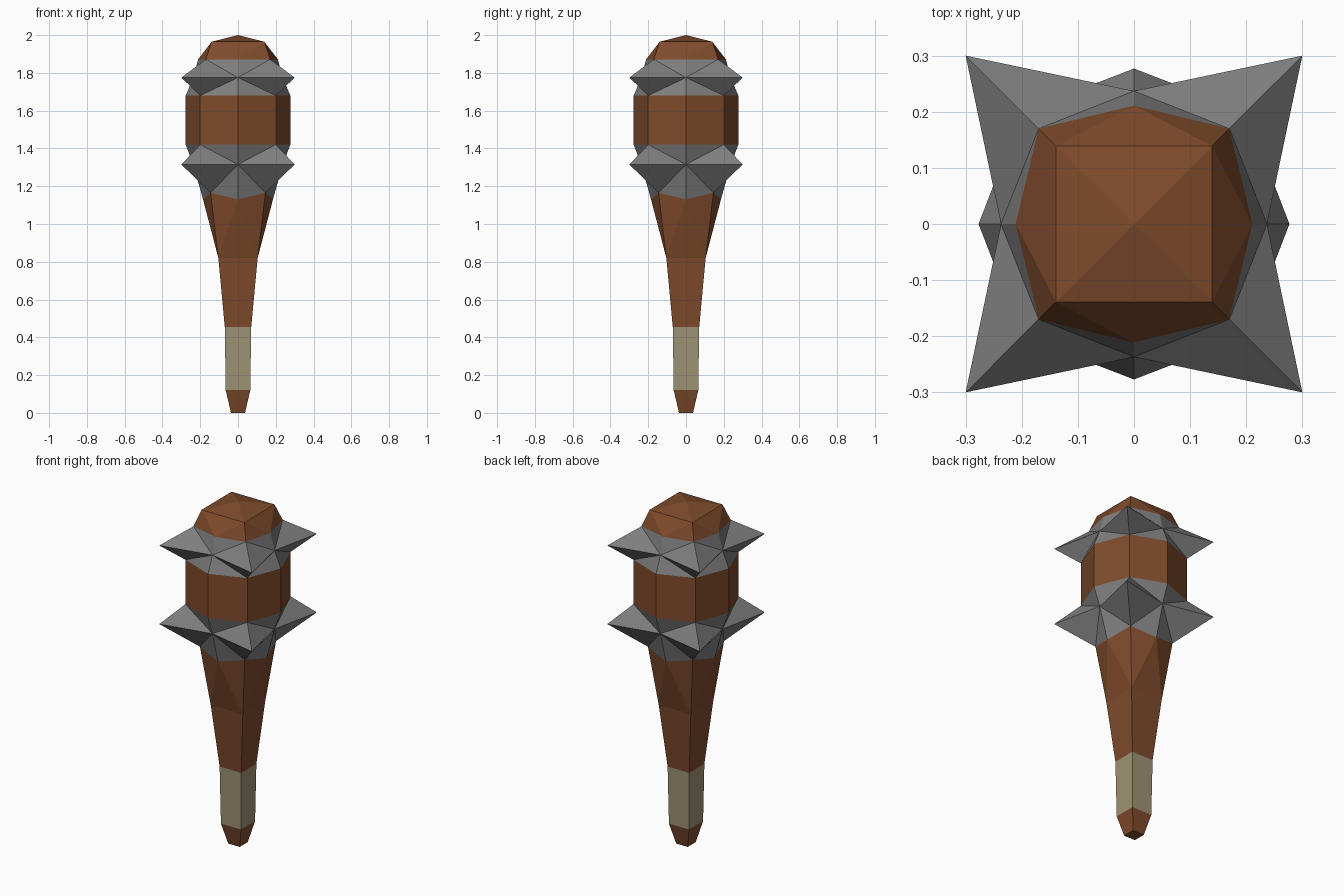
import bpy

if "Cube" in bpy.data.objects:
    bpy.data.objects.remove(bpy.data.objects["Cube"])


def material(name, rgb):
    m = bpy.data.materials.new(name)
    m.diffuse_color = (*rgb, 1)
    m.use_nodes = True
    m.node_tree.nodes["Principled BSDF"].inputs["Base Color"].default_value = m.diffuse_color
    return m


WOOD = material("wood", (0.21, 0.07, 0.025))
WRAP = material("wrap", (0.34, 0.29, 0.17))
IRON = material("iron", (0.21, 0.21, 0.21))
SIGNS = [(1, 1), (-1, 1), (-1, -1), (1, -1)]
AXES = [(0, 1), (-1, 0), (0, -1), (1, 0)]


def square(c, z):
    return [(sx * c, sy * c, z) for sx, sy in SIGNS]


def octagon(c, zc, m, zm):
    # corner points on the diagonals alternate with points on the axes
    pts = []
    for (sx, sy), (ax, ay) in zip(SIGNS, AXES):
        pts += [(sx * c, sy * c, zc), (ax * m, ay * m, zm)]
    return pts


def bridge(lo, hi, a, b, na, nb, split):
    """Faces from ring lo (start index a) up to ring hi (start index b)."""
    faces = []
    for k in range(4):
        if na == nb == 4:
            n = (k + 1) % 4
            faces.append((a + k, a + n, b + n, b + k))
        elif na == nb:
            c, m, n = 2 * k, 2 * k + 1, (2 * k + 2) % 8
            if split is None:
                faces += [(a + c, a + m, b + m, b + c), (a + m, a + n, b + n, b + m)]
            elif split == "hi":   # diagonals start at the upper axis points
                faces += [(a + c, b + m, b + c), (a + c, a + m, b + m),
                          (a + m, a + n, b + m), (a + n, b + n, b + m)]
            else:                 # diagonals start at the lower axis points
                faces += [(a + c, a + m, b + c), (a + m, b + m, b + c),
                          (a + m, b + n, b + m), (a + m, a + n, b + n)]
        else:
            s, t = k, (k + 1) % 4
            c, m, n = 2 * k, 2 * k + 1, (2 * k + 2) % 8
            if na == 4:
                faces += [(a + s, b + m, b + c), (a + s, a + t, b + m), (a + t, b + n, b + m)]
            else:
                faces += [(a + c, a + m, b + s), (a + m, b + t, b + s), (a + m, a + n, b + t)]
    return faces


def part(name, rings, mat, splits=None, base=False, apex=None):
    verts, faces, starts = [], [], []
    for r in rings:
        starts.append(len(verts))
        verts += r
    for i in range(len(rings) - 1):
        faces += bridge(rings[i], rings[i + 1], starts[i], starts[i + 1],
                        len(rings[i]), len(rings[i + 1]), splits[i] if splits else None)
    if base:
        faces.append(tuple(reversed(range(len(rings[0])))))
    if apex is not None:
        verts.append((0, 0, apex))
        s, n = starts[-1], len(rings[-1])
        faces += [(s + k, s + (k + 1) % n, len(verts) - 1) for k in range(n)]
    me = bpy.data.meshes.new(name)
    me.from_pydata(verts, [], faces)
    me.materials.append(mat)
    me.update()
    ob = bpy.data.objects.new(name, me)
    bpy.context.collection.objects.link(ob)


# Shared rings where neighbouring parts meet
grip_low, grip_high = square(0.065, 0.12), square(0.07, 0.455)
neck = octagon(0.145, 1.165, 0.185, 1.13)
barrel_low = octagon(0.2, 1.42, 0.277, 1.42)
barrel_high = octagon(0.2, 1.68, 0.277, 1.68)
crown = octagon(0.17, 1.872, 0.211, 1.872)

# Handle
part("pommel", [square(0.037, 0), grip_low], WOOD, base=True)
part("grip_wrap", [grip_low, grip_high], WRAP)
part("shaft", [grip_high, square(0.104, 0.82), neck], WOOD)

# Head with two spiked iron bands
part("lower_spiked_band", [neck, octagon(0.3, 1.315, 0.237, 1.315), barrel_low],
     IRON, ["hi", "lo"])
part("barrel", [barrel_low, barrel_high], WOOD)
part("upper_spiked_band", [barrel_high, octagon(0.3, 1.775, 0.237, 1.775), crown],
     IRON, ["hi", "lo"])
part("cap", [crown, square(0.139, 1.965)], WOOD, apex=2.0)
